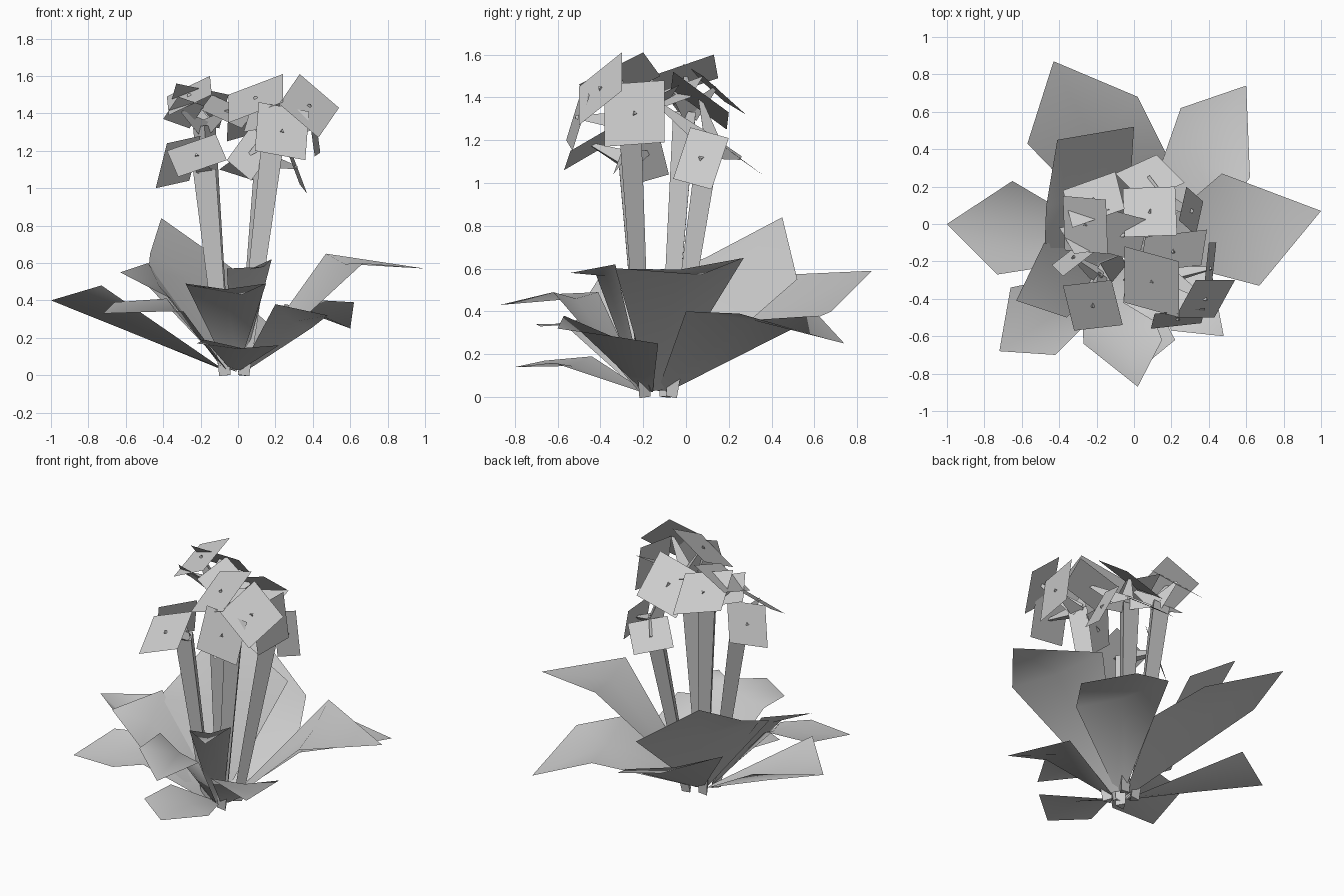
import bpy
import bmesh
from math import radians
from mathutils import Matrix, Vector

cube = bpy.data.objects.get("Cube")
if cube:
    bpy.data.objects.remove(cube, do_unlink=True)

# One plain colour for the whole plant
grey = bpy.data.materials.new("light_grey")
grey.use_nodes = True
colour = (0.6, 0.6, 0.6, 1.0)
grey.diffuse_color = colour
grey.node_tree.nodes["Principled BSDF"].inputs["Base Color"].default_value = colour

CROWN = Vector((-0.02, -0.15, 0.03))
UP = Vector((0, 0, 1))


def point(values):
    """Turn a triple in hundredths of a unit into a vector."""
    return Vector(values) / 100


def finish(name, bm, smooth=False):
    mesh = bpy.data.meshes.new(name)
    bm.to_mesh(mesh)
    bm.free()
    mesh.materials.append(grey)
    for polygon in mesh.polygons:
        polygon.use_smooth = smooth
    obj = bpy.data.objects.new(name, mesh)
    bpy.context.collection.objects.link(obj)
    return obj


def add_leaf(name, outline, creased=False):
    """Broad leaf from a narrow foot; bent at the middle, or creased to the tip."""
    rim = [point(p) for p in outline]
    middle = (rim[0] + rim[-1]) / 2
    outward = middle - CROWN
    outward.z = 0
    outward.normalize()
    side = (rim[-1] - rim[0]).normalized()
    foot = CROWN + outward * 0.06
    ring = [foot - side * 0.03] + rim + [foot + side * 0.03]
    if creased:
        middle = (foot + rim[1]) / 2
    else:
        middle -= UP * 0.03

    bm = bmesh.new()
    centre = bm.verts.new(middle)
    verts = [bm.verts.new(p) for p in ring]
    for a, b in zip(verts, verts[1:] + verts[:1]):
        bm.faces.new((centre, a, b))
    bmesh.ops.recalc_face_normals(bm, faces=bm.faces)
    if sum(f.normal.z for f in bm.faces) < 0:
        bmesh.ops.reverse_faces(bm, faces=bm.faces)
    return finish(name, bm, smooth=True)


def add_spike(name, start, end, start_radius, end_radius, spin=0):
    """Three-sided tapered bar between two points."""
    bm = bmesh.new()
    axis = end - start
    bmesh.ops.create_cone(bm, cap_ends=True, segments=3, radius1=start_radius,
                          radius2=end_radius, depth=axis.length)
    turn = UP.rotation_difference(axis).to_matrix()
    turn = turn @ Matrix.Rotation(radians(spin), 3, "Z")
    bmesh.ops.rotate(bm, verts=bm.verts, cent=(0, 0, 0), matrix=turn)
    bmesh.ops.translate(bm, verts=bm.verts, vec=(start + end) / 2)
    return finish(name, bm)


def add_petal(name, corners, hub):
    """Flat four-sided petal, with a thin neck running back to the stem."""
    a, b, c = [point(p) for p in corners]
    bm = bmesh.new()
    face = bm.faces.new([bm.verts.new(p) for p in (a, b, c, a + c - b)])
    face.normal_update()
    middle = (a + c) / 2
    if face.normal.dot(middle - hub) < 0:
        face.normal_flip()
    finish(name, bm)
    neck_end = middle + (middle - hub).normalized() * 0.012
    add_spike(name + "_neck", hub, neck_end, 0.055, 0.01)


# Leaf rims, from one shoulder round the tip to the other shoulder
leaves = {
    "back_left_leaf": [(-57, 43, 57), (-43, 87, 59), (2, 68, 40), (17, 38, 27)],
    "inner_back_leaf": [(-48, -18, 55), (-47, 9, 65), (-41, 45, 84), (0, 52, 55)],
    "left_side_leaf": [(67, -33, 60), (100, 7, 57), (47, 27, 65)],
    "back_right_leaf": [(45, 0, 40), (62, 25, 39), (60, 74, 25), (25, 62, 38)],
    "front_leaf": [(-28, -41, 49), (-27, -64, 48), (2, -87, 43), (15, -62, 49)],
    "low_front_leaf": [(-18, -44, 19), (-22, -66, 17), (0, -80, 14), (22, -62, 16)],
    "front_corner_leaf": [(-38, -28, 41), (-66, -34, 39), (-72, -68, 33),
                          (-42, -70, 34), (-29, -57, 34)],
    "inner_side_leaf": [(-48, -10, 60), (-63, -41, 55), (-36, -50, 41)],
    "low_corner_leaf": [(20, -57, 38), (48, -60, 32), (39, -13, 25)],
    "inner_front_leaf": [(-6, -42, 57), (14, -54, 58), (18, -33, 62)],
}
for name, outline in leaves.items():
    add_leaf(name, outline)
add_leaf("right_side_leaf", [(-65, 23, 40), (-100, 0, 40), (-73, -27, 48)],
         creased=True)


def add_flower(name, foot, top, spin, petals):
    """One stem with its head of square petals."""
    hub = point(top)
    add_spike(name + "_stem", point(foot), hub, 0.035, 0.07, spin)
    for number, corners in enumerate(petals, start=1):
        add_petal(f"{name}_petal_{number}", corners, hub)


add_flower("front_left_flower", (3, -20, 0), (19, -28, 128), 0, [
    [(11, -48, 146), (38, -45, 141), (36, -53, 115)],
    [(33, -30, 161), (54, -30, 143), (43, -50, 127)],
    [(37, -38, 146), (40, -10, 148), (44, -10, 119)],
    [(-5, -12, 150), (24, -20, 161), (24, -50, 146)],
    [(-6, -30, 115), (7, -16, 133), (20, -20, 122)],
])
add_flower("front_right_flower", (-7, -20, 0), (-18, -28, 110), 0, [
    [(-38, -33, 120), (-12, -30, 129), (-6, -54, 115)],
    [(-26, -8, 104), (-44, -22, 100), (-38, -28, 124)],
])
add_flower("back_right_flower", (-7, -9, 0), (-18, 1, 133), 180, [
    [(-38, 15, 149), (-15, 13, 160), (-14, -16, 150)],
    [(-38, 18, 138), (-10, 28, 132), (-5, 8, 150)],
    [(-40, -2, 137), (-32, -16, 149), (-18, -14, 144)],
    [(-14, 8, 150), (8, 2, 140), (2, -20, 132)],
])
add_flower("back_left_flower", (3, -6, 0), (15, 12, 116), 180, [
    [(24, 2, 126), (28, 20, 121), (37, 12, 97)],
    [(22, 20, 133), (23, -6, 152), (-5, -7, 144)],
    [(-10, 27, 110), (5, 12, 121), (27, 22, 114)],
    [(6, -7, 140), (39, -3, 146), (36, -22, 136)],
])
